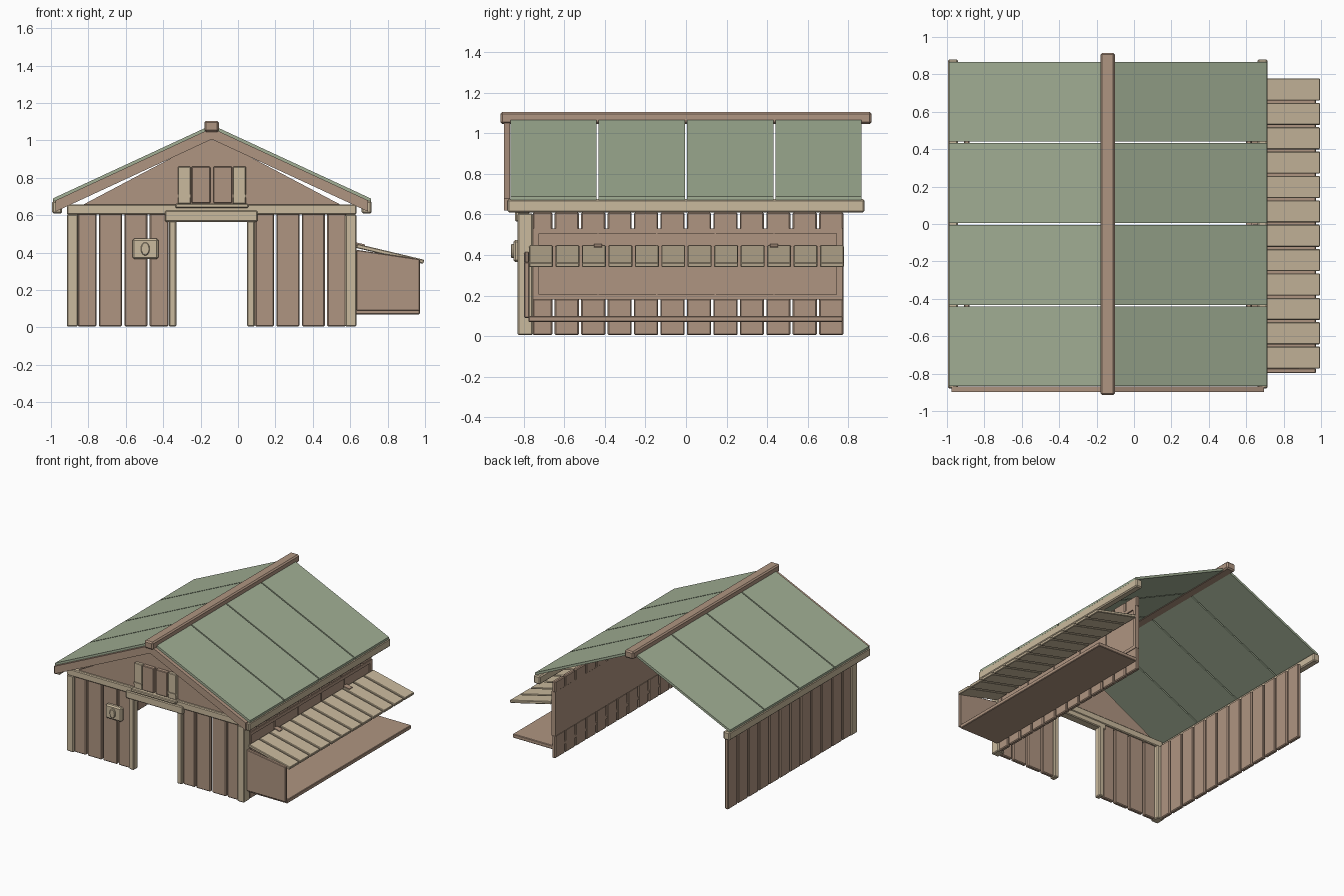
import bpy, bmesh, math
from mathutils import Vector

cube = bpy.data.objects.get("Cube")
if cube:
    bpy.data.objects.remove(cube, do_unlink=True)


def material(name, rgb):
    m = bpy.data.materials.new(name)
    m.use_nodes = True
    m.diffuse_color = (*rgb, 1)
    m.node_tree.nodes["Principled BSDF"].inputs["Base Color"].default_value = (*rgb, 1)
    return m


BROWN = material("brown wood", (0.43, 0.30, 0.22))
BEIGE = material("pale wood", (0.59, 0.49, 0.34))
GREEN = material("sage roofing", (0.36, 0.43, 0.30))


def prism(bm, outline, y0, y1):
    """Extrude an x/z outline along y."""
    front = [bm.verts.new((x, y0, z)) for x, z in outline]
    back = [bm.verts.new((x, y1, z)) for x, z in outline]
    bm.faces.new(front)
    bm.faces.new(back[::-1])
    for i in range(len(front)):
        j = (i + 1) % len(front)
        bm.faces.new((front[j], front[i], back[i], back[j]))


def part(name, mat, solids, bevel=0.0):
    """One object from several (outline, y0, y1) solids."""
    bm = bmesh.new()
    for outline, y0, y1 in solids:
        prism(bm, outline, y0, y1)
    bmesh.ops.recalc_face_normals(bm, faces=bm.faces)
    if bevel:
        bmesh.ops.bevel(bm, geom=bm.edges[:], offset=bevel, segments=1,
                        affect='EDGES', profile=0.5)
    mesh = bpy.data.meshes.new(name)
    bm.to_mesh(mesh)
    bm.free()
    mesh.materials.append(mat)
    obj = bpy.data.objects.new(name, mesh)
    bpy.context.collection.objects.link(obj)
    return obj


def box(x0, x1, y0, y1, z0, z1):
    return [(x0, z0), (x1, z0), (x1, z1), (x0, z1)], y0, y1


BEV = 0.006
RIDGE_X, SLOPE, HALF = -0.14, 0.463, 0.85
LEFT, RIGHT, FRONT, BACK = -0.915, 0.633, -0.83, 0.775
PITCH, COUNT = 0.1303, 12


def slope_band(side, top, thick, d0, d1):
    """Sloping strip beside the ridge, from distance d0 to d1."""
    pts = [(d0, top - SLOPE * d0), (d1, top - SLOPE * d1),
           (d1, top - SLOPE * d1 - thick), (d0, top - SLOPE * d0 - thick)]
    return [(RIDGE_X + side * d, z) for d, z in pts]


# Front wall planks on both sides of the doorway
for label, start in (("left", 0.092), ("right", -0.857)):
    spans = [(start, start + 0.100), (start + 0.113, start + 0.237),
             (start + 0.250, start + 0.372), (start + 0.385, start + 0.485)]
    part(f"front_planks_{label}", BROWN,
         [box(a, b, -0.815, -0.785, 0.005, 0.61) for a, b in spans], BEV)

# Corner posts, door posts, lintel and top beam
part("corner_posts", BEIGE,
     [box(LEFT, LEFT + 0.06, FRONT, -0.755, 0.005, 0.605),
      box(RIGHT - 0.06, RIGHT, FRONT, -0.755, 0.005, 0.605)], BEV)
part("door_posts", BEIGE,
     [box(-0.37, -0.33, FRONT, -0.775, 0.005, 0.60),
      box(0.048, 0.09, FRONT, -0.775, 0.005, 0.60)], BEV)
part("door_lintel", BEIGE, [box(-0.39, 0.105, -0.842, -0.775, 0.565, 0.625)], BEV)
part("front_top_beam", BEIGE, [box(LEFT, RIGHT, FRONT, -0.77, 0.603, 0.657)], BEV)

# Side wall planks
rows = [(BACK - PITCH * i - 0.119, BACK - PITCH * i) for i in range(COUNT)]
rows[-1] = (-0.755, rows[-1][1])
part("right_wall_planks", BROWN,
     [box(LEFT + 0.005, LEFT + 0.035, a, b, 0.005, 0.61) for a, b in rows], BEV)
part("left_wall_planks", BROWN,
     [box(RIGHT - 0.035, RIGHT - 0.005, a, b, z0, z1)
      for a, b in rows for z0, z1 in ((0.005, 0.185), (0.525, 0.61))], BEV)

# Panel behind the nest box, with raised border and partitions
part("nest_back_panel", BROWN, [box(0.60, 0.622, -0.755, 0.772, 0.18, 0.53)])
part("nest_panel_border", BROWN,
     [box(0.62, 0.632, -0.755, 0.772, 0.18, 0.205),
      box(0.62, 0.632, -0.755, 0.772, 0.505, 0.53),
      box(0.62, 0.632, -0.755, -0.725, 0.205, 0.505),
      box(0.62, 0.632, 0.742, 0.772, 0.205, 0.505)])
part("nest_panel_battens", BROWN,
     [box(0.62, 0.628, y - 0.003, y + 0.003, 0.205, 0.505)
      for y in (-0.434, -0.144, 0.144, 0.434)])

# Nest box floor, end board, lid and hinges
part("nest_floor", BROWN, [box(0.60, 0.972, -0.775, 0.772, 0.07, 0.10)], 0.004)
part("nest_end_board", BROWN,
     [([(0.633, 0.09), (0.972, 0.09), (0.972, 0.365), (0.633, 0.415)],
       -0.797, -0.772)], 0.004)
lid = [(0.632, 0.425), (0.99, 0.340), (0.995, 0.362), (0.637, 0.447)]
part("nest_lid_planks", BEIGE,
     [(lid, 0.778 - PITCH * i - 0.118, 0.778 - PITCH * i) for i in range(COUNT)], 0.004)
part("lid_hinges", BROWN,
     [([(0.63, 0.44), (0.68, 0.43), (0.68, 0.443), (0.63, 0.455)], y - 0.02, y + 0.02)
      for y in (-0.434, 0.434)])

# Gable wall
part("gable_panel", BROWN,
     [([(RIDGE_X - 0.70, 0.65), (RIDGE_X + 0.70, 0.65), (RIDGE_X, 1.02)],
       -0.81, -0.785)])

# Loft window: side boards, shutters, rails and sill
def mirrored(d0, d1, y0, y1, z0, z1):
    return [box(RIDGE_X - d1, RIDGE_X - d0, y0, y1, z0, z1),
            box(RIDGE_X + d0, RIDGE_X + d1, y0, y1, z0, z1)]


part("loft_side_boards", BEIGE, mirrored(0.113, 0.182, -0.835, -0.805, 0.66, 0.86), 0.004)
part("loft_shutters", BROWN, mirrored(0.008, 0.108, -0.84, -0.805, 0.665, 0.86), 0.004)
part("loft_rails", BEIGE, mirrored(0.113, 0.182, -0.842, -0.83, 0.695, 0.71))
part("loft_sill", BEIGE, [box(-0.335, 0.055, -0.86, -0.805, 0.638, 0.662)], 0.005)

# Wall plaque with an oval boss
part("plaque", BEIGE, [box(-0.565, -0.425, -0.85, -0.812, 0.365, 0.475)], 0.01)
oval = [(-0.496 + 0.024 * math.cos(math.tau * i / 16),
         0.42 + 0.036 * math.sin(math.tau * i / 16)) for i in range(16)]
part("plaque_boss", BEIGE, [(oval, -0.862, -0.845)], 0.004)

# Roof: sheets in four bays, rakes, eave beams and ridge beam
bays = [(-0.865, -0.442), (-0.432, -0.005), (0.005, 0.432), (0.442, 0.865)]
for label, side in (("left", 1), ("right", -1)):
    sheets = [(slope_band(side, 1.083, 0.02, d0, d1), a, b)
              for a, b in bays for d0, d1 in ((0, 0.42), (0.42, HALF))]
    part(f"roof_sheets_{label}", GREEN, sheets)
    part(f"front_rake_{label}", BROWN,
         [(slope_band(side, 1.066, 0.06, 0, 0.835), -0.897, -0.868)])
    a, b = sorted((RIDGE_X + side * 0.80, RIDGE_X + side * 0.855))
    part(f"eave_beam_{label}", BEIGE, [box(a, b, -0.88, 0.88, 0.61, 0.675)], 0.008)
part("ridge_beam", BROWN, [box(-0.18, -0.102, -0.915, 0.915, 1.045, 1.105)], 0.01)
